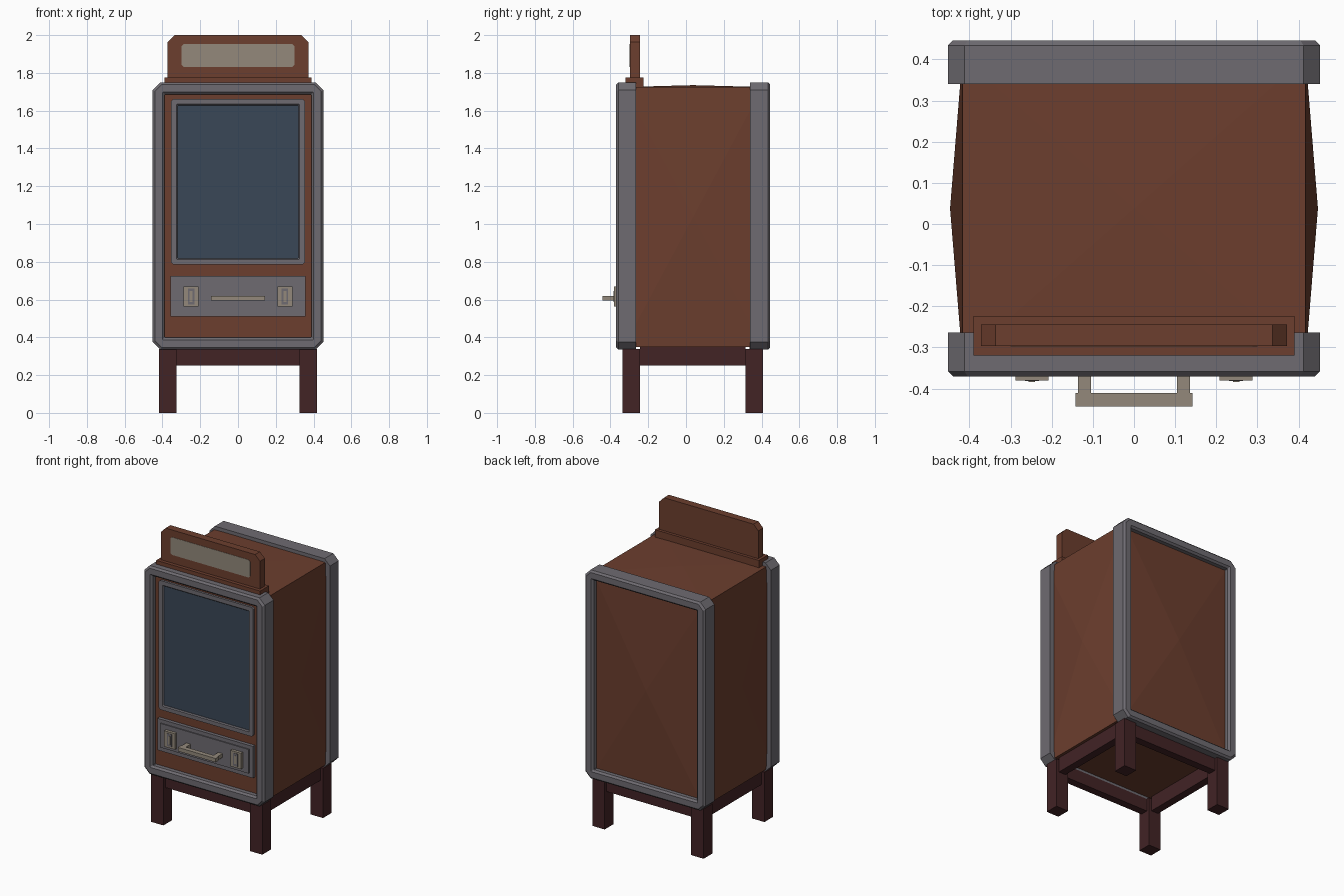
import bpy, bmesh
from mathutils import Vector

if "Cube" in bpy.data.objects:
    bpy.data.objects.remove(bpy.data.objects["Cube"])


def mat(name, r, g, b):
    m = bpy.data.materials.new(name)
    lin = [((c / 255 + 0.055) / 1.055) ** 2.4 for c in (r, g, b)]
    m.diffuse_color = (*lin, 1)
    m.use_nodes = True
    m.node_tree.nodes["Principled BSDF"].inputs["Base Color"].default_value = m.diffuse_color
    return m


BROWN = mat("rust_brown", 108, 62, 46)
GREY = mat("steel_grey", 110, 107, 113)
GLASS = mat("dark_glass", 58, 71, 87)
WOOD = mat("dark_wood", 66, 35, 37)
BEIGE = mat("worn_beige", 147, 137, 123)


def finish(bm, name, m):
    bmesh.ops.recalc_face_normals(bm, faces=bm.faces)
    me = bpy.data.meshes.new(name)
    bm.to_mesh(me)
    bm.free()
    me.materials.append(m)
    ob = bpy.data.objects.new(name, me)
    bpy.context.collection.objects.link(ob)
    return ob


def box(name, m, x, y, z):
    bm = bmesh.new()
    bmesh.ops.create_cube(bm, size=1)
    for v in bm.verts:
        v.co = [r[0] if c < 0 else r[1] for c, r in zip(v.co, (x, y, z))]
    return finish(bm, name, m)


def octagon(w, z0, z1, c):
    # rectangle outline with cut corners in the xz plane
    return [(-w + c, z0), (w - c, z0), (w, z0 + c), (w, z1 - c),
            (w - c, z1), (-w + c, z1), (-w, z1 - c), (-w, z0 + c)]


def loft(name, m, loops, closed):
    # loops: (half width, z0, z1, corner cut, y); closed makes a ring, open gets end caps
    bm = bmesh.new()
    rings = [[bm.verts.new((x, y, z)) for x, z in octagon(w, a, b, c)]
             for w, a, b, c, y in loops]
    pairs = list(zip(rings, rings[1:]))
    if closed:
        pairs.append((rings[-1], rings[0]))
    else:
        bm.faces.new(rings[0])
        bm.faces.new(rings[-1])
    for p, q in pairs:
        for i in range(8):
            j = (i + 1) % 8
            bm.faces.new((p[i], p[j], q[j], q[i]))
    return finish(bm, name, m)


# cabinet body: box whose sides, top and back swell to a centre point
bm = bmesh.new()
bmesh.ops.create_cube(bm, size=1)
for v in bm.verts:
    v.co = (v.co.x * 0.834, v.co.y * 0.735 + 0.038, v.co.z * 1.375 + 1.0375)
bm.normal_update()
for f in list(bm.faces):
    n = f.normal.copy()
    if n.y < -0.5 or n.z < -0.5:
        continue
    bulge = 0.03 if abs(n.x) > 0.5 else 0.01 if n.z > 0.5 else 0.025
    centre = bmesh.ops.poke(bm, faces=[f])["verts"][0]
    centre.co += n * bulge
finish(bm, "cabinet_body", BROWN)

# steel frames around the front and back edges
for name, s in (("front_frame", -1), ("back_frame", 1)):
    Y = lambda d: 0.038 + s * d
    loft(name, GREY, [
        (0.452, 0.335, 1.75, 0.04, Y(0.302)),
        (0.452, 0.335, 1.75, 0.04, Y(0.396)),
        (0.440, 0.347, 1.738, 0.036, Y(0.408)),
        (0.400, 0.387, 1.698, 0.003, Y(0.408)),
        (0.388, 0.399, 1.686, 0.003, Y(0.396)),
        (0.388, 0.399, 1.686, 0.003, Y(0.302))], True)

# window with raised steel surround
loft("window_surround", GREY, [
    (0.355, 0.785, 1.662, 0.012, -0.325),
    (0.355, 0.785, 1.662, 0.012, -0.345),
    (0.326, 0.812, 1.634, 0.004, -0.345),
    (0.320, 0.818, 1.628, 0.003, -0.338),
    (0.320, 0.818, 1.628, 0.003, -0.325)], True)
box("window_glass", GLASS, (-0.322, 0.322), (-0.334, -0.326), (0.816, 1.630))

# drawer panel with a raised centre
box("drawer_panel", GREY, (-0.358, 0.358), (-0.353, -0.32), (0.51, 0.725))
box("drawer_face", GREY, (-0.332, 0.332), (-0.360, -0.35), (0.537, 0.70))

# pull handle
box("handle_bar", BEIGE, (-0.142, 0.142), (-0.443, -0.411), (0.594, 0.620))
for side, s in (("left", -1), ("right", 1)):
    span = lambda a, b: sorted((s * a, s * b))
    box(side + "_handle_post", BEIGE, span(0.104, 0.136), (-0.415, -0.355), (0.594, 0.620))
    # latch plates with a slot
    box(side + "_latch_plate", BEIGE, span(0.208, 0.288), (-0.380, -0.355), (0.562, 0.670))
    box(side + "_latch_recess", GREY, span(0.231, 0.265), (-0.382, -0.375), (0.573, 0.659))
    box(side + "_latch_tongue", BEIGE, span(0.240, 0.256), (-0.384, -0.375), (0.588, 0.644))

# sign on top
box("sign_base", BROWN, (-0.39, 0.39), (-0.32, -0.224), (1.715, 1.776))
loft("sign_board", BROWN, [(0.372, 1.74, 2.0, 0.036, -0.296),
                           (0.372, 1.74, 2.0, 0.036, -0.244)], False)
loft("sign_plate", BEIGE, [(0.30, 1.832, 1.952, 0.012, -0.298),
                           (0.30, 1.832, 1.952, 0.012, -0.292)], False)

# stand: four legs and aprons between them
for sx, a in ((-1, "left"), (1, "right")):
    lx = sorted((sx * 0.325, sx * 0.418))
    for b, ly in (("front", (-0.336, -0.244)), ("back", (0.315, 0.408))):
        box(f"{b}_{a}_leg", WOOD, lx, ly, (0, 0.337))
    box(f"{a}_apron", WOOD, sorted((sx * 0.345, sx * 0.398)), (-0.244, 0.315), (0.25, 0.352))
for b, y in (("front", -0.29), ("back", 0.362)):
    box(f"{b}_apron", WOOD, (-0.326, 0.326), (y - 0.026, y + 0.026), (0.25, 0.352))
